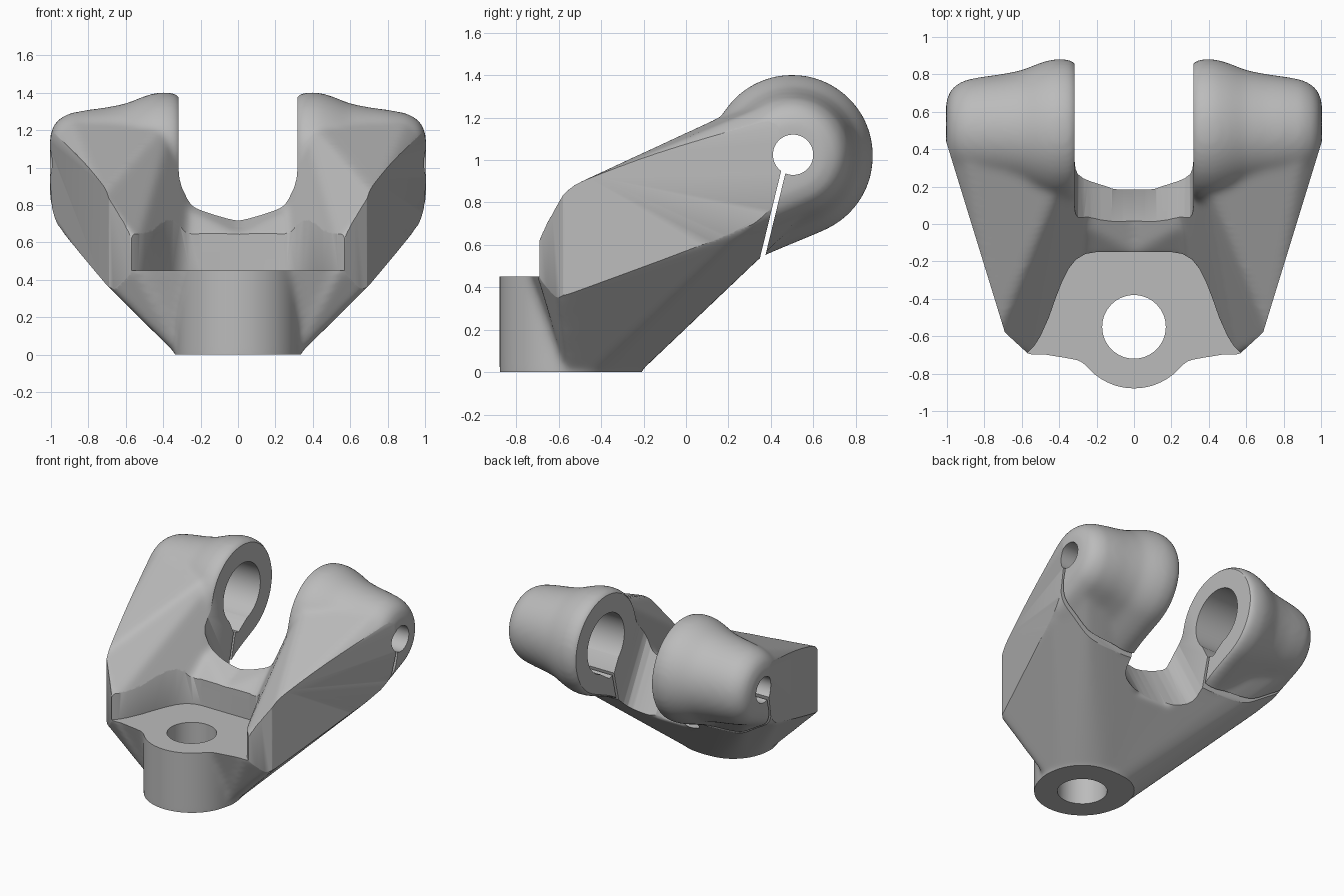
import bpy, bmesh, math
from mathutils import Matrix, Vector

if "Cube" in bpy.data.objects:
    bpy.data.objects.remove(bpy.data.objects["Cube"], do_unlink=True)

POST_Y, POST_R = -0.55, 0.33      # vertical post
CY, CZ = 0.5, 1.02                # clamp axis


def hull(bm, points):
    """Add a closed convex solid around the points."""
    verts = [bm.verts.new(p) for p in points]
    bmesh.ops.convex_hull(bm, input=verts)
    bmesh.ops.delete(bm, geom=[v for v in verts if v.is_valid and not v.link_faces],
                     context='VERTS')


def ring(x, r, n=48):
    """Circle of points round the clamp axis."""
    return [(x, CY + r * math.cos(math.tau * i / n), CZ + r * math.sin(math.tau * i / n))
            for i in range(n)]


def heel(x, r):
    """Corner where the underside meets the clamp tangent."""
    return (x, CY + r * 0.385 - 0.288, CZ - r * 0.923 - 0.12)


def flip(points, s):
    return [(s * x, y, z) for x, y, z in points]


def finish(bm, name):
    bmesh.ops.recalc_face_normals(bm, faces=bm.faces[:])
    mesh = bpy.data.meshes.new(name)
    bm.to_mesh(mesh)
    bm.free()
    obj = bpy.data.objects.new(name, mesh)
    bpy.context.scene.collection.objects.link(obj)
    return obj


def apply(obj, kind, **settings):
    bpy.context.view_layer.objects.active = obj
    mod = obj.modifiers.new(kind.lower(), kind)
    for key, value in settings.items():
        setattr(mod, key, value)
    bpy.ops.object.modifier_apply(modifier=mod.name)


def cut(obj, bm, name):
    cutter = finish(bm, name)
    cutter.hide_render = True
    apply(obj, 'BOOLEAN', operation='DIFFERENCE', solver='EXACT', object=cutter)
    bpy.data.objects.remove(cutter, do_unlink=True)


def box(bm, centre, size, rotation=Matrix()):
    m = Matrix.Translation(centre) @ rotation @ Matrix.Diagonal((*size, 1))
    bmesh.ops.create_cube(bm, size=1, matrix=m)


def cylinder(bm, centre, r, length, axis='Z'):
    turn = Matrix.Rotation(math.pi / 2, 4, 'Y') if axis == 'X' else Matrix()
    bmesh.ops.create_cone(bm, cap_ends=True, segments=64, radius1=r, radius2=r,
                          depth=length, matrix=Matrix.Translation(centre) @ turn)


def prism(bm, points, direction):
    """Extrude an outline along a direction."""
    face = bm.faces.new([bm.verts.new(p) for p in points])
    top = bmesh.ops.extrude_face_region(bm, geom=[face])
    bmesh.ops.translate(bm, vec=direction, verts=[g for g in top["geom"]
                                                  if isinstance(g, bmesh.types.BMVert)])


def mirrored(curve):
    return curve + [(-x, y) for x, y in reversed(curve) if x > 0]


# Rough solids of the body, blended together afterwards
bm = bmesh.new()
cylinder(bm, (0, POST_Y, 0.27), POST_R, 0.66)
foot = [(r * math.cos(math.pi * i / 24), POST_Y + r * math.sin(math.pi * i / 24), z)
        for i in range(25) for z, r in ((-0.06, POST_R - 0.06), (0, POST_R))]

# Flared base under the ledge
base = foot[:]
for s in (1, -1):
    base += flip([(0.57, -0.7, 0.5), (0.27, -0.75, 0.5), (0.7, -0.58, 0.385),
                  (0.3, 0.2, 0.4)], s)
hull(bm, base)

clamp = [(0.3, 0.34), (0.32, 0.37), (0.36, 0.383), (0.43, 0.383), (0.5, 0.363),
         (0.6, 0.323), (0.7, 0.303), (0.8, 0.29), (0.9, 0.272), (0.96, 0.24),
         (0.99, 0.2), (1.005, 0.15)]

for s in (1, -1):
    # Arm from the foot and front corner to the clamp, above the slanted underside
    arm = [p for p in foot if p[0] > -0.001]
    arm += [(0.55, -0.71, 0.46), (0.535, -0.715, 0.6), (0.734, -0.607, 0.4),
            (0.734, -0.607, 0.85), (0.25, -0.2, 0.56)]
    arm += [p for p in ring(0.35, 0.31) + ring(0.9, 0.268) + ring(0.985, 0.21)
            if p[2] > 0.948 * (p[1] + 0.22)]
    arm += [heel(0.3, 0.38), heel(0.6, 0.32), heel(0.965, 0.235)]
    hull(bm, flip(arm, s))
    # Rounded clamp, filled down to the heel
    for a, b in zip(clamp, clamp[1:]):
        hull(bm, flip(ring(*a) + ring(*b) + [heel(*a), heel(*b)], s))
    # Saddle block between the arms, notched later
    block = []
    for x, rise in ((0, 0), (0.36, 0.1)):
        block += [(x, -0.2, 0.58), (x, -0.16, 0.64), (x, 0.05, 0.725 + rise),
                  (x, 0.3, 0.83 + rise), (x, 0.36, 0.55), (x, -0.2, 0.2)]
    hull(bm, flip(block, s))

body = finish(bm, "clamp_bracket")
apply(body, 'REMESH', mode='VOXEL', voxel_size=0.017)
apply(body, 'SMOOTH', factor=0.5, iterations=22)

# Flat underside of the post
bm = bmesh.new()
box(bm, (0, 0, -0.25), (3, 3, 0.5))
cut(body, bm, "underside_trim")

# Flat front corners and flat outer sides
for name, point, normal, length in (("corner_trim", (0.63, -0.635), (0.68, -0.74), 0.5),
                                    ("side_trim", (0.81, -0.19), (0.956, -0.294), 1.7)):
    bm = bmesh.new()
    for s in (1, -1):
        n = Vector((s * normal[0], normal[1], 0)).normalized()
        centre = Vector((s * point[0], point[1], 0.7)) + n * 0.2
        turn = Matrix.Rotation(math.atan2(n.y, n.x), 4, 'Z')
        box(bm, centre, (0.4, length, 2), turn)
    cut(body, bm, name)

# U-shaped notch between the arms, sloping down to the back
along, up = Vector((0, 0.47, -0.88)), Vector((0, 0.88, 0.47))
notch = [(0, 0), (0.06, 0.003), (0.12, 0.012), (0.18, 0.028), (0.23, 0.048), (0.27, 0.07),
         (0.3, 0.1), (0.313, 0.14), (0.318, 0.2), (0.318, 2)]
start = Vector((0, 0.02, 0.71)) - along * 1.5
bm = bmesh.new()
prism(bm, [start + Vector((x, 0, 0)) + up * h for x, h in mirrored(notch)], along * 3)
cut(body, bm, "notch")

# Ledge with its curved back wall
curve = [(0.2, -0.15), (0.26, -0.16), (0.31, -0.19), (0.35, -0.24), (0.385, -0.31),
         (0.42, -0.4), (0.455, -0.5), (0.5, -0.6), (0.535, -0.655), (0.57, -0.69), (0.58, -1.1)]
bm = bmesh.new()
prism(bm, [(x, y, 0.45) for x, y in mirrored(curve)], (0, 0, 1))
cut(body, bm, "ledge_cutter")

# Post hole
bm = bmesh.new()
cylinder(bm, (0, POST_Y, 0.3), 0.17, 1)
cut(body, bm, "post_hole")

# Wide inner bores, then the narrow through hole
bm = bmesh.new()
for s in (1, -1):
    cylinder(bm, (s * 0.51, CY, CZ), 0.22, 0.58, 'X')
cut(body, bm, "inner_bores")
bm = bmesh.new()
cylinder(bm, (0, CY + 0.005, CZ + 0.005), 0.095, 2.4, 'X')
cut(body, bm, "through_hole")

# Funnels that narrow from the bores into the slits
axis, down, across = Vector((0, CY, CZ)), Vector((0, -0.237, -0.972)), Vector((0, 0.972, -0.237))
bm = bmesh.new()
for s in (1, -1):
    hull(bm, [axis + Vector((s * x, 0, 0)) + down * d + across * w * side
              for x in (0.25, 0.79) for d, w in ((0.1, 0.19), (0.28, 0.03)) for side in (1, -1)])
cut(body, bm, "bore_funnels")

# Clamping slits below the holes
bm = bmesh.new()
tilt = Matrix.Rotation(-math.atan2(0.095, 0.39), 4, 'X')
for s in (1, -1):
    box(bm, (s * 0.69, 0.408, 0.735), (0.82, 0.022, 0.5), tilt)
cut(body, bm, "slits")

# Plain grey finish
grey = bpy.data.materials.new("grey")
grey.use_nodes = True
colour = (0.5, 0.5, 0.5, 1)
grey.diffuse_color = colour
grey.node_tree.nodes["Principled BSDF"].inputs["Base Color"].default_value = colour
body.data.materials.clear()
body.data.materials.append(grey)

bpy.ops.object.select_all(action='DESELECT')
body.select_set(True)
bpy.context.view_layer.objects.active = body
bpy.ops.object.shade_smooth_by_angle(angle=math.radians(35))
